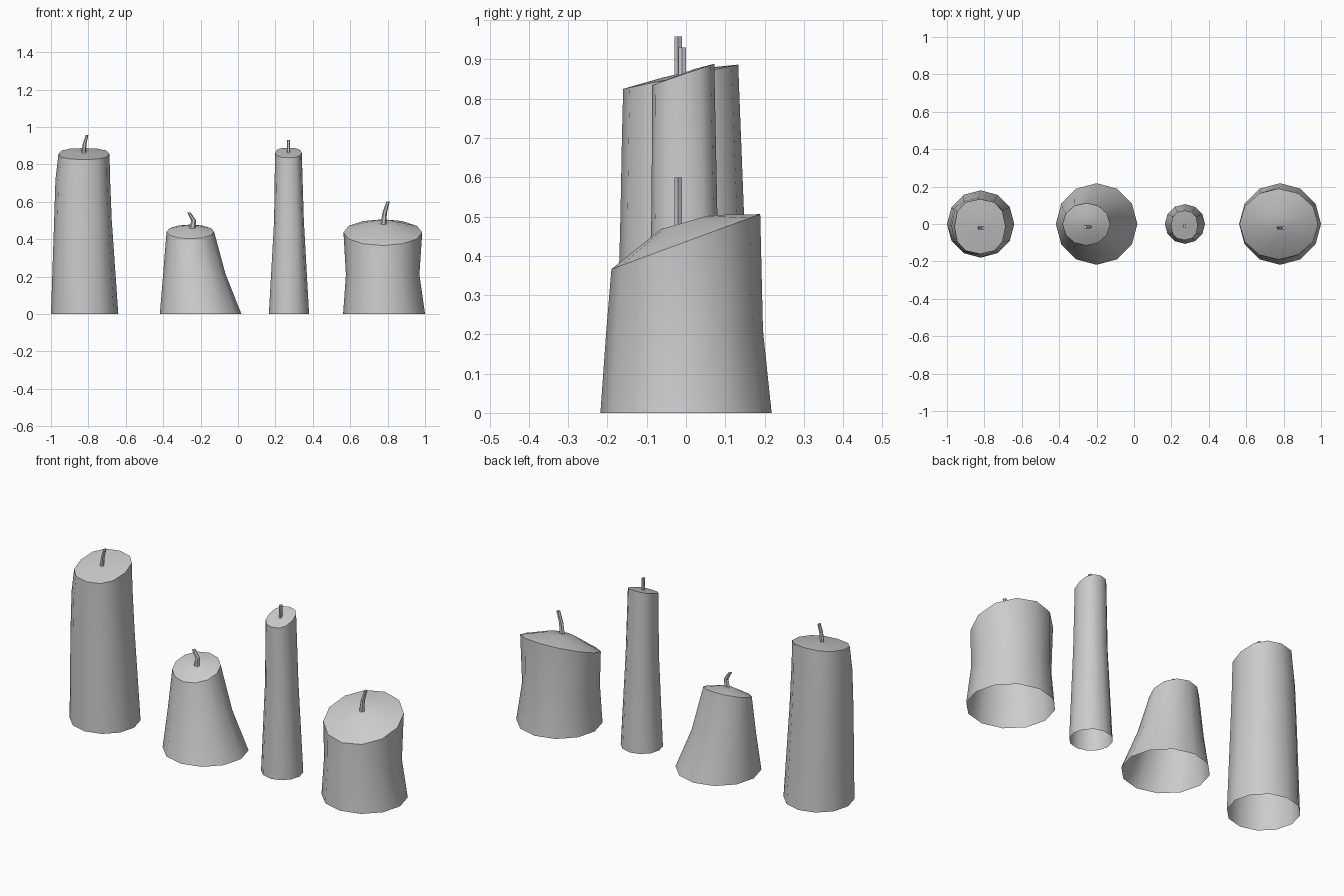
import bpy, bmesh, math

if "Cube" in bpy.data.objects:
    bpy.data.objects.remove(bpy.data.objects["Cube"])

SIDES = 12


def make_object(name, bm):
    mesh = bpy.data.meshes.new(name)
    bmesh.ops.recalc_face_normals(bm, faces=bm.faces)
    bm.to_mesh(mesh)
    bm.free()
    obj = bpy.data.objects.new(name, mesh)
    bpy.context.collection.objects.link(obj)
    bpy.context.view_layer.objects.active = obj
    obj.select_set(True)
    bpy.ops.object.shade_smooth_by_angle(angle=math.radians(35))
    obj.select_set(False)


def power(v, e):
    return math.copysign(abs(v) ** e, v)


def ring(bm, x0, x1, y0, y1, z, tilt=0.0, e=1.0, n=SIDES):
    """Rounded loop filling the given bounds, rising by tilt towards the back."""
    verts = []
    for i in range(n):
        a = 2 * math.pi * i / n
        c, s = power(math.cos(a), e), power(math.sin(a), e)
        verts.append(bm.verts.new(((x0 + x1) / 2 + c * (x1 - x0) / 2,
                                   (y0 + y1) / 2 + s * (y1 - y0) / 2,
                                   z + tilt * s)))
    return verts


def bridge(bm, a, b):
    n = len(a)
    for i in range(n):
        j = (i + 1) % n
        bm.faces.new((a[i], a[j], b[j], b[i]))


def candle(name, loops, dome, dome_tilt, e):
    # Wax wall, open at the bottom
    bm = bmesh.new()
    rings = [ring(bm, *lp, e=1.0 if k == 0 else e) for k, lp in enumerate(loops)]
    # Slightly domed, slanted top
    x0, x1, y0, y1 = loops[-1][:4]
    cx, cy, rx, ry = (x0 + x1) / 2, (y0 + y1) / 2, (x1 - x0) / 6, (y1 - y0) / 6
    rings.append(ring(bm, cx - rx, cx + rx, cy - ry, cy + ry, dome, dome_tilt))
    for a, b in zip(rings, rings[1:]):
        bridge(bm, a, b)
    bm.faces.new(rings[-1])
    make_object(name, bm)


def wick(name, path):
    # Path entries: x, y, z, half width
    bm = bmesh.new()
    rings = [ring(bm, x - r, x + r, y - 0.011, y + 0.011, z, n=6) for x, y, z, r in path]
    for a, b in zip(rings, rings[1:]):
        bridge(bm, a, b)
    bm.faces.new(rings[-1])
    make_object(name, bm)


# Loops: x min, x max, y min, y max, z, tilt
candle("tall_wide_candle", [
    (-1.0, -0.64, -0.18, 0.18, 0),
    (-0.983, -0.675, -0.167, 0.148, 0.5),
    (-0.976, -0.684, -0.163, 0.139, 0.72, 0.01),
    (-0.96, -0.687, -0.16, 0.133, 0.856, 0.031)], 0.865, 0.012, 0.85)
wick("tall_wide_wick", [(-0.826, -0.02, 0.85, 0.012), (-0.82, -0.02, 0.91, 0.010),
                        (-0.807, -0.02, 0.958, 0.007)])

candle("leaning_candle", [
    (-0.418, 0.018, -0.218, 0.218, 0),
    (-0.40, -0.067, -0.155, 0.155, 0.215),
    (-0.382, -0.128, -0.115, 0.112, 0.44, 0.038)], 0.464, 0.012, 1.0)
wick("leaning_wick", [(-0.245, -0.015, 0.45, 0.017), (-0.237, -0.015, 0.50, 0.013),
                      (-0.262, -0.015, 0.542, 0.009)])

candle("tall_thin_candle", [
    (0.165, 0.38, -0.106, 0.106, 0),
    (0.193, 0.352, -0.088, 0.08, 0.5),
    (0.198, 0.341, -0.086, 0.072, 0.862, 0.027)], 0.865, 0.010, 0.85)
wick("tall_thin_wick", [(0.27, -0.01, 0.85, 0.009), (0.27, -0.01, 0.93, 0.008)])

candle("short_wide_candle", [
    (0.562, 1.0, -0.218, 0.218, 0),
    (0.577, 0.97, -0.203, 0.196, 0.21),
    (0.564, 0.985, -0.19, 0.189, 0.436, 0.07)], 0.486, 0.018, 1.0)
wick("short_wide_wick", [(0.777, -0.02, 0.47, 0.016), (0.784, -0.02, 0.54, 0.012),
                         (0.802, -0.02, 0.60, 0.009)])
